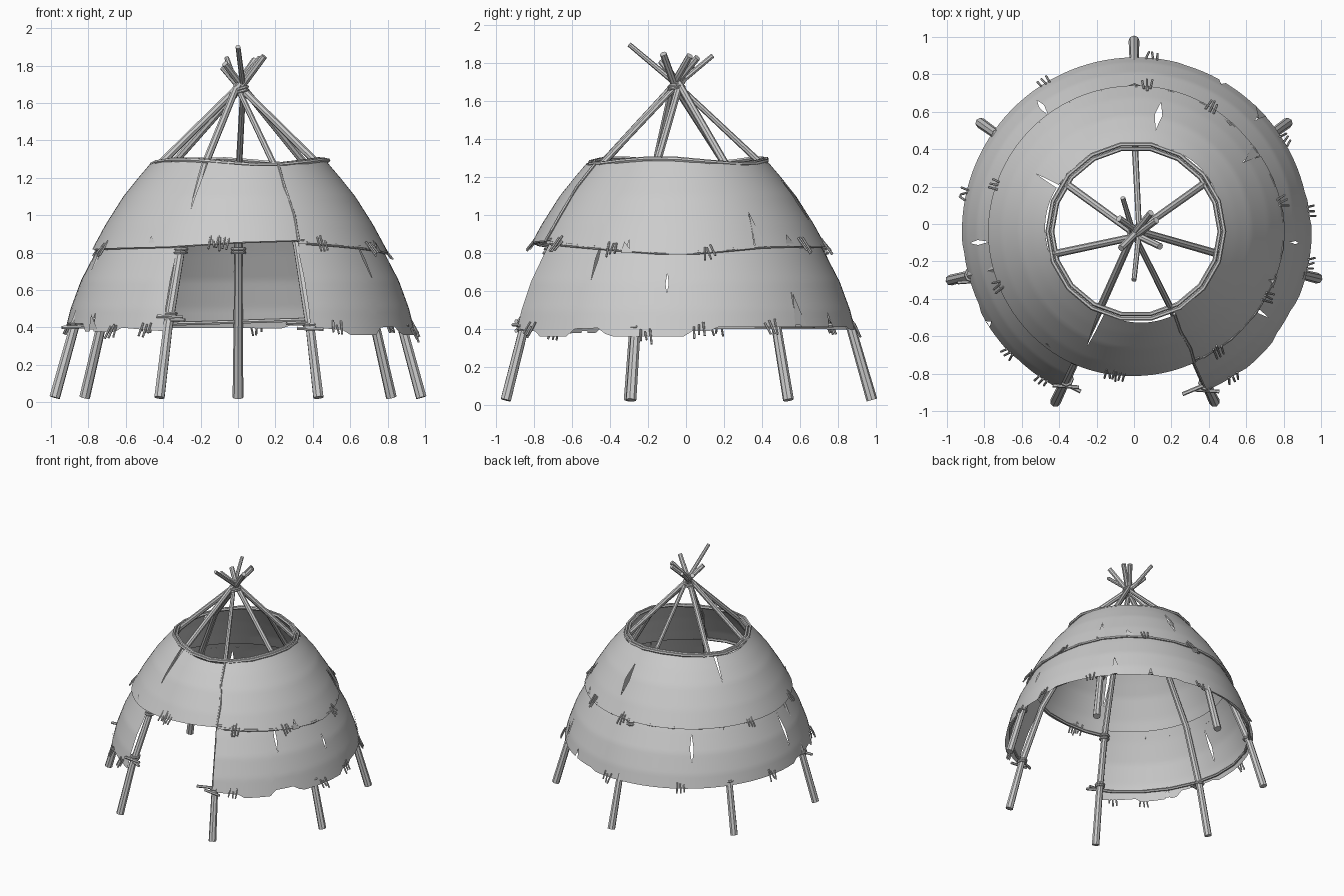
import bpy, bmesh, math, random
from mathutils import Vector

rng = random.Random(5)
if "Cube" in bpy.data.objects:
    bpy.data.objects.remove(bpy.data.objects["Cube"])

grey = bpy.data.materials.new("weathered_grey")
grey.use_nodes = True
grey.diffuse_color = (0.6, 0.6, 0.6, 1)
grey.node_tree.nodes["Principled BSDF"].inputs["Base Color"].default_value = (0.6, 0.6, 0.6, 1)


def lerp(table, x):
    # piecewise linear lookup
    for (x0, y0), (x1, y1) in zip(table, table[1:]):
        if x <= x1:
            f = max(0, (x - x0) / (x1 - x0))
            return y0 + (y1 - y0) * f
    return table[-1][1]


def polar(angle, r, z):
    a = math.radians(angle)
    return Vector((0.01 + r * math.cos(a), -0.04 + r * math.sin(a), z))


def finish(obj, sharp=35):
    obj.data.materials.clear()
    obj.data.materials.append(grey)
    bpy.ops.object.select_all(action='DESELECT')
    obj.select_set(True)
    bpy.context.view_layer.objects.active = obj
    bpy.ops.object.shade_smooth_by_angle(angle=math.radians(sharp))
    return obj


def rods(name, paths, radius, taper=1.0, sides=1, closed=False):
    # round sticks along point paths, as one mesh
    curve = bpy.data.curves.new(name, 'CURVE')
    curve.dimensions = '3D'
    curve.bevel_depth = radius
    curve.bevel_resolution = sides
    curve.use_fill_caps = True
    for path in paths:
        spline = curve.splines.new('POLY')
        spline.points.add(len(path) - 1)
        spline.use_cyclic_u = closed
        for i, p in enumerate(path):
            spline.points[i].co = (*p, 1)
            spline.points[i].radius = 1 + (taper - 1) * i / (len(path) - 1)
    obj = bpy.data.objects.new(name, curve)
    bpy.context.collection.objects.link(obj)
    bpy.ops.object.select_all(action='DESELECT')
    obj.select_set(True)
    bpy.context.view_layer.objects.active = obj
    bpy.ops.object.convert(target='MESH')
    return finish(bpy.context.view_layer.objects.active)


def cover(name, start, end, low, high, profile, tears, lift=0.0, rows=24):
    # hide sheet made of strips that part at each tear: (angle, centre, half height, half width)
    bm = bmesh.new()
    marks = [(start, 0, 1, 0)] + sorted(tears) + [(end, 0, 1, 0)]

    def gap(mark, t):
        return mark[3] * max(0, 1 - abs(t - mark[1]) / mark[2])

    for left, right in zip(marks, marks[1:]):
        cols = max(2, round((right[0] - left[0]) / 3))
        grid = []
        for j in range(rows + 1):
            t = j / rows
            a0, a1 = left[0] + gap(left, t), right[0] - gap(right, t)
            line = []
            for i in range(cols + 1):
                a = a0 + (a1 - a0) * i / cols
                z = low(a) + (high(a) - low(a)) * t
                r = lerp(profile, z) + lift * (a - start) / (end - start)
                line.append(bm.verts.new(polar(a, r, z)))
            grid.append(line)
        for lo, hi in zip(grid, grid[1:]):
            for i in range(cols):
                bm.faces.new((lo[i], lo[i + 1], hi[i + 1], hi[i]))
    bmesh.ops.remove_doubles(bm, verts=bm.verts, dist=0.0004)
    mesh = bpy.data.meshes.new(name)
    bm.to_mesh(mesh)
    bm.free()
    obj = bpy.data.objects.new(name, mesh)
    bpy.context.collection.objects.link(obj)
    return finish(obj, 50)


# Edge heights around the hut and the dome profiles
LOWER = [(0.34, 0.945), (0.4, 0.93), (0.5, 0.905), (0.65, 0.85), (0.8, 0.772), (0.9, 0.715)]
UPPER = [(0.76, 0.81), (0.83, 0.775), (0.95, 0.71), (1.1, 0.615), (1.2, 0.535), (1.3, 0.45)]
SKIRT = [(-66, .4), (-52, .385), (-51, .36), (-38, .36), (-37, .4), (-25, .405), (-24, .36),
         (2, .36), (3, .39), (12, .39), (13, .41), (75, .41), (76, .395), (150, .4),
         (185, .4), (186, .42), (205, .42), (206, .38), (225, .375), (226, .4), (244, .38)]
MIDDLE = [(-66, .85), (-40, .83), (0, .79), (40, .835), (90, .83), (180, .815), (240, .83),
          (270, .855), (295, .865)]


def rim_height(a):
    return 1.28 + 0.015 * math.sin(math.radians(3 * a + 130))


def skirt_edge(a):
    return lerp(SKIRT, a)


def middle_edge(a):
    return lerp(MIDDLE, a)


cover("lower_cover", -66, 244, skirt_edge, lambda a: 0.87, LOWER,
      [(-33, 0.78, 0.22, 0.7), (-4, 0.55, 0.1, 0.6), (43, 0, 0.4, 1.2), (60, 0, 0.15, 1.2),
       (127, 0.6, 0.22, 1.0), (184, 0.55, 0.25, 0.9), (212, 0, 0.2, 1.2)])
cover("upper_cover", -66, 295, middle_edge, rim_height, UPPER,
      [(-20, 0, 0.12, 1), (33, 0, 0.4, 2.0), (79, 0.55, 0.24, 1.9), (150, 1, 0.35, 1.2),
       (247, 1, 0.55, 2.0)], lift=0.012)

# Seven bent poles crossing at the top: foot and tip
POLES = [((0, .98), (0, -.3, 1.9)), ((.82, .54), (-.07, -.13, 1.81)),
         ((.98, -.29), (-.08, .03, 1.79)), ((.43, -.95), (-.06, .14, 1.84)),
         ((-.42, -.95), (.09, .06, 1.83)), ((-.98, -.3), (.12, .02, 1.84)),
         ((-.82, .54), (.14, -.12, 1.85))]
BEND = [(0.025, 1.0), (0.4, 0.895), (0.84, 0.725), (1.27, 0.435), (1.69, 0.0)]
APEX = Vector((0.01, -0.05, 0))


def pole_point(i, z):
    foot = Vector((*POLES[i][0], 0))
    p = APEX + (foot - APEX) * lerp(BEND, z)
    p.z = z
    return p


for i, (foot, tip) in enumerate(POLES):
    twist = Vector((math.cos(i * 0.9), math.sin(i * 0.9), 0)) * 0.018
    path = [pole_point(i, z) for z in (0.025, 0.2, 0.4, 0.62, 0.84, 1.05, 1.27)]
    path += [pole_point(i, 1.685) + twist, Vector(tip)]
    rods("pole_%d" % (i + 1), [path], 0.029, 0.45 if i in (0, 3) else 0.62, sides=2)

# Hoops at the smoke hole, the overlap and the skirt
steps = [i * 360 / 18 for i in range(18)]
rods("rim_hoop", [[polar(a, r, rim_height(a) + d) for a in steps]
                  for r, d in ((0.472, 0.002), (0.448, 0.006))], 0.0115, closed=True)


def arc(start, end, n, r, height):
    span = [start + (end - start) * i / n for i in range(n + 1)]
    return [polar(a, r(a), height(a)) for a in span]


rods("middle_hoop", [arc(-62, 297, 26, lambda a: lerp(UPPER, middle_edge(a)) - 0.006,
                         lambda a: middle_edge(a) + 0.004)], 0.011)
rods("skirt_hoop", [arc(-74, 251, 24, lambda a: 0.905,
                        lambda a: 0.43 + 0.015 * math.sin(math.radians(2 * a)))], 0.011)

# Seam stick along the overlap of the upper cover
rods("seam_strip", [[polar(-66 + k, lerp(UPPER, z) + 0.01, z)
                     for z, k in ((1.27, 1), (1.15, 0), (1.0, 1), (0.86, 0))]], 0.008)

# Lashings around poles and at the crossing
wraps = []
for i, z in ((0, .8), (0, .82), (4, .8), (4, .82), (4, .46), (4, .475), (3, .4), (3, .415),
             (5, .42), (1, .43), (2, .41), (6, .43)):
    c = pole_point(i, z)
    wraps.append([c + Vector((math.cos(k * math.pi / 4), math.sin(k * math.pi / 4), 0)) * 0.032
                  for k in range(8)])
for z in (1.66, 1.675):
    wraps.append([APEX + Vector((0.04 * math.cos(k * math.pi / 4), 0.04 * math.sin(k * math.pi / 4),
                                 z + 0.012 * math.cos(k * math.pi / 4))) for k in range(8)])
rods("lashings", wraps, 0.009, closed=True)

# Cross pegs tied to the door poles and hoop ends
pegs = []
for i, z, side in ((4, .465, 1), (3, .4, 1), (5, .41, -1)):
    c = pole_point(i, z) + Vector((0, -0.03, 0))
    pegs.append([c - Vector((0.07 * side, 0, 0.005)), c + Vector((0.07 * side, -0.01, -0.01))])
rods("cross_pegs", pegs, 0.01)

# Thong stitches hanging in clusters over both edges
stitches = []
for angles, edge, profile in (((-57, -28, 10, 57, 84, 160, 200, 258, 262), middle_edge, UPPER),
                              ((-58, -12, 5, 30, 83, 120, 166, 222, 236), skirt_edge, LOWER)):
    for a in angles:
        for k in range(3):
            b = a + 1.6 * k
            top = edge(b) + rng.uniform(0.02, 0.05)
            base = edge(b) - rng.uniform(0.015, 0.04)
            lean = rng.uniform(-0.6, 0.6)
            stitches.append([polar(b + lean, lerp(profile, top) + 0.006, top),
                             polar(b - lean, lerp(profile, base) + 0.022, base)])
rods("thong_stitches", stitches, 0.006)

# Small torn flaps curling out of the hide
bm = bmesh.new()
for a, z, h, profile in ((34, .84, .18, UPPER), (-20, .8, .06, UPPER), (233, .83, .06, UPPER),
                         (44, .42, .17, LOWER), (213, .39, .08, LOWER), (50, .85, .05, UPPER)):
    pts = (polar(a - 2.5, lerp(profile, z) + 0.004, z), polar(a + 2.5, lerp(profile, z) + 0.004, z),
           polar(a - 1.5, lerp(profile, z + h) + 0.02, z + h))
    bm.faces.new([bm.verts.new(p) for p in pts])
mesh = bpy.data.meshes.new("torn_flaps")
bm.to_mesh(mesh)
bm.free()
flaps = bpy.data.objects.new("torn_flaps", mesh)
bpy.context.collection.objects.link(flaps)
finish(flaps)
